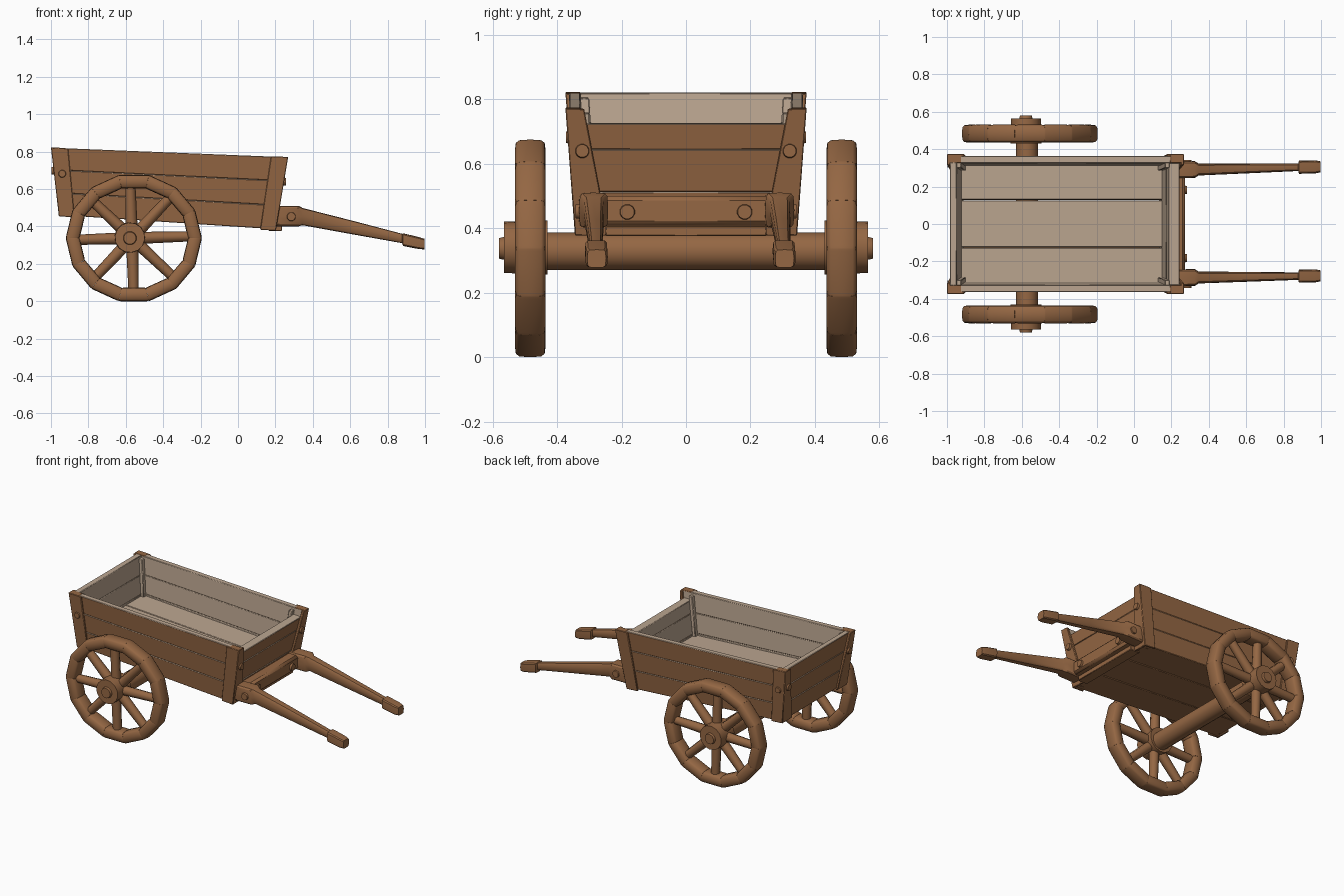
import bpy, bmesh, math
from mathutils import Vector

cube = bpy.data.objects.get("Cube")
if cube:
    bpy.data.objects.remove(cube, do_unlink=True)


def material(name, rgb):
    m = bpy.data.materials.new(name)
    m.use_nodes = True
    m.diffuse_color = (*rgb, 1)
    m.node_tree.nodes["Principled BSDF"].inputs["Base Color"].default_value = (*rgb, 1)
    return m


BROWN = material("brown wood", (0.30, 0.136, 0.057))
PALE = material("pale inner wood", (0.50, 0.38, 0.28))


def finish(name, bm, angle=35, bevel=0):
    bmesh.ops.recalc_face_normals(bm, faces=bm.faces)
    me = bpy.data.meshes.new(name)
    bm.to_mesh(me)
    bm.free()
    me.materials.append(BROWN)
    me.materials.append(PALE)
    me.shade_smooth()
    me.set_sharp_from_angle(angle=math.radians(angle))
    ob = bpy.data.objects.new(name, me)
    bpy.context.collection.objects.link(ob)
    if bevel:
        mod = ob.modifiers.new("worn_edges", "BEVEL")
        mod.width = bevel
        mod.segments = 1
    return ob


def lerp(a, b, t):
    return a + (b - a) * t


def cart(u, v, h):
    """Map length, width and height fractions into the flared, tilted body."""
    x = lerp(lerp(-0.945, -0.985, h), lerp(0.19, 0.253, h), u)
    z = lerp(lerp(0.46, 0.385, u), lerp(0.82, 0.77, u), h)
    return Vector((x, v * lerp(0.335, 0.363, h), z))


def world(x, y, z):
    return Vector((x, y, z))


def block(name, us, vs, hs, pale=None, place=cart, bevel=0.003, foot=None):
    """Box between ranges; pale(normal) picks pale faces, foot widens the base in v."""
    bm = bmesh.new()
    bmesh.ops.create_cube(bm, size=1)
    bm.normal_update()
    for f in bm.faces:
        f.material_index = int(bool(pale and pale(f.normal)))
    for vert in bm.verts:
        u, v, h = (vert.co + Vector((0.5, 0.5, 0.5)))
        across = foot if foot and h < 0.5 else vs
        vert.co = place(lerp(*us, u), lerp(*across, v), lerp(*hs, h))
    return finish(name, bm, bevel=bevel)


def section(c, a, b, n=12, power=1.0):
    """Ring round c with half axes a and b; power below 1 squares it off."""
    ring = []
    for i in range(n):
        t = math.tau * i / n
        k, s = math.cos(t), math.sin(t)
        ring.append(c + a * math.copysign(abs(k) ** power, k)
                    + b * math.copysign(abs(s) ** power, s))
    return ring


def loft(bm, rings):
    loops = [[bm.verts.new(p) for p in r] for r in rings]
    n = len(loops[0])
    for lo, hi in zip(loops, loops[1:]):
        for i in range(n):
            bm.faces.new((lo[i], lo[(i + 1) % n], hi[(i + 1) % n], hi[i]))
    bm.faces.new(loops[0][::-1])
    bm.faces.new(loops[-1])


def rod(bm, p, q, r0, r1, n=12):
    p, q = Vector(p), Vector(q)
    d = (q - p).normalized()
    a = d.orthogonal().normalized()
    b = d.cross(a)
    loft(bm, [section(p, a * r0, b * r0, n), section(q, a * r1, b * r1, n)])


def cylinder(name, p, q, r0, r1, n=12):
    bm = bmesh.new()
    rod(bm, p, q, r0, r1, n)
    return finish(name, bm)


NAMES = {1: "back", -1: "front"}

# Floor boards
for i, (v0, v1) in enumerate(((-0.92, -0.37), (-0.36, 0.37), (0.38, 0.92))):
    block(f"floor_board_{i + 1}", (0.01, 0.96), (v0, v1), (0, 0.3),
          lambda n: n.z > 0.5)

# Wall boards in three courses
seams = (0, 0.33, 0.67, 1)
for i, (h0, h1) in enumerate(zip(seams, seams[1:])):
    for s in (1, -1):
        block(f"{NAMES[s]}_wall_board_{i + 1}", (0, 1), sorted((s * 0.9, s)), (h0, h1),
              lambda n, s=s: n.y * s < -0.5 or n.z > 0.5)
    block(f"tail_wall_board_{i + 1}", (0, 0.03), (-0.91, 0.91), (h0, h1),
          lambda n: n.x > 0.5 or n.z > 0.5)
    block(f"handle_end_wall_board_{i + 1}", (0.95, 0.998), (-0.91, 0.91),
          (h0, min(h1, 0.88)), lambda n: n.x < -0.5 or n.z > 0.5)

# Corner posts: side plate, end plate, cap and inner strip
for s in (1, -1):
    for end, e in (("tail", 0), ("handle_end", 1)):
        tag = f"{NAMES[s]}_{end}"
        wall = 0.048 if e else 0.028

        def along(a, b, e=e):
            return (a, b) if e == 0 else (1 - b, 1 - a)

        def across(a, b, s=s):
            return sorted((s * a, s * b))

        block(f"{tag}_post_side", along(-0.012, 0.062), across(0.99, 1.03), (-0.02, 1))
        block(f"{tag}_post_end", along(-0.012, 0.002), across(0.87, 1.03), (-0.02, 1),
              foot=across(0.72, 1.03))
        block(f"{tag}_post_cap", along(-0.012, 0.05), across(0.9, 1.03), (0.985, 1.004))
        block(f"{tag}_inner_strip", along(wall, wall + 0.02), across(0.83, 0.91),
              (0.28, 0.96), lambda n: True)

        # Bolt through the end plate
        p = cart(e, s * 0.91, 0.66)
        out = 1 if e else -1
        cylinder(f"{tag}_post_bolt", p, p + Vector((out * 0.026, 0, 0)), 0.025, 0.02)
    p = cart(0.025, s * 1.02, 0.62)
    cylinder(f"{NAMES[s]}_side_bolt", p, p + Vector((0, s * 0.012, 0)), 0.022, 0.018)

# Cross beam below the handle end, with batten and bolts
block("cross_beam", (0.18, 0.272), (-0.26, 0.26), (0.408, 0.5), place=world, bevel=0.014)
block("floor_batten", (0.165, 0.235), (-0.25, 0.25), (0.375, 0.406), place=world)
for s in (1, -1):
    cylinder(f"{NAMES[s]}_beam_bolt", (0.26, s * 0.182, 0.45), (0.284, s * 0.182, 0.45),
             0.026, 0.022)

# Handles: mounting block, tapered shaft and grip
profile = ((0.2, 0.455, 0.045, 0.055, 0.35), (0.325, 0.455, 0.045, 0.055, 0.35),
           (0.345, 0.452, 0.032, 0.046, 0.5), (0.62, 0.392, 0.026, 0.036, 0.6),
           (0.878, 0.335, 0.02, 0.025, 0.6), (0.882, 0.329, 0.035, 0.034, 0.4),
           (0.97, 0.31, 0.035, 0.032, 0.4), (0.998, 0.305, 0.029, 0.028, 0.4))
for s, tip in ((1, 0.306), (-1, 0.277)):
    bm = bmesh.new()
    loft(bm, [section(Vector((x, s * lerp(0.288, tip, (x - 0.2) / 0.8), z)),
                      Vector((0, w, 0)), Vector((0, 0, t)), power=k)
              for x, z, w, t, k in profile])
    finish(f"{NAMES[s]}_handle", bm)
    cylinder(f"{NAMES[s]}_handle_bolt", (0.285, s * 0.32, 0.452),
             (0.285, s * 0.343, 0.452), 0.026, 0.022)

# Axle
AX, AZ = -0.572, 0.337
cylinder("axle", (AX, -0.46, 0.328), (AX, 0.46, 0.328), 0.058, 0.058, 16)

# Wheels
LOGS, WX = 14, -0.557
for s in (1, -1):
    tag = f"{NAMES[s]}_wheel"
    cy = s * 0.483

    def rim_ring(t, size):
        radial = Vector((math.cos(t), 0, math.sin(t)))
        half = math.pi / LOGS
        gap = (t % (2 * half)) - half
        r = 0.327 * math.cos(half) / math.cos(gap)
        c = Vector((WX + r * radial.x, cy, AZ + r * radial.z * 0.945))
        return section(c, radial * 0.037 * size, Vector((0, 0.048 * size, 0)), power=0.5)

    bm = bmesh.new()
    step = math.tau / LOGS
    for i in range(LOGS):
        loft(bm, [rim_ring((i + f) * step, k) for f, k in
                  ((0.001, 0.97), (0.06, 1), (0.94, 1), (0.999, 0.97))])
    finish(f"{tag}_rim", bm, 50)

    bm = bmesh.new()
    for i in range(8):
        t = math.tau * i / 8 + 0.03
        d = Vector((math.cos(t), 0, math.sin(t)))
        c = Vector((WX - 0.01, cy, AZ))
        rod(bm, c + d * 0.05, c + d * 0.305, 0.032, 0.027, 8)
    finish(f"{tag}_spokes", bm, 50)

    cylinder(f"{tag}_hub", (AX - 0.006, s * 0.43, AZ + 0.003),
             (AX - 0.006, s * 0.565, AZ + 0.003), 0.084, 0.08, 14)
    cylinder(f"{tag}_hub_cap", (AX - 0.006, s * 0.55, AZ), (AX - 0.006, s * 0.58, AZ),
             0.04, 0.033, 12)
